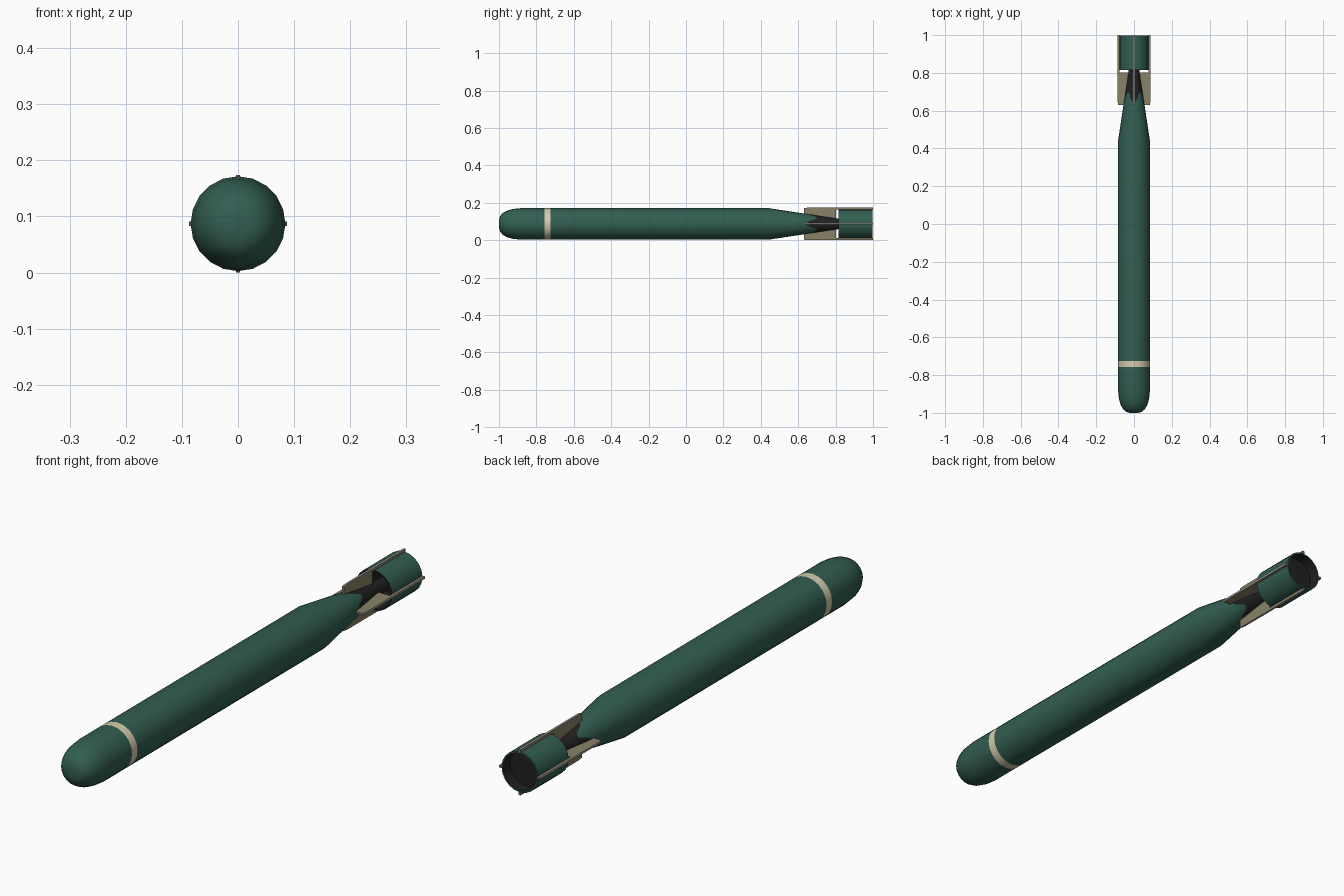
import bpy, bmesh, math
from mathutils import Matrix

if "Cube" in bpy.data.objects:
    bpy.data.objects.remove(bpy.data.objects["Cube"])

CZ = 0.087      # height of the long axis
SIDES = 20


def material(name, rgb):
    m = bpy.data.materials.new(name)
    m.diffuse_color = (*rgb, 1)
    m.use_nodes = True
    m.node_tree.nodes["Principled BSDF"].inputs["Base Color"].default_value = m.diffuse_color
    return m


green = material("dark green", (0.032, 0.112, 0.082))
cream = material("cream", (0.66, 0.61, 0.41))
khaki = material("khaki", (0.25, 0.225, 0.135))
black = material("soft black", (0.015, 0.015, 0.015))
grey = material("light grey", (0.40, 0.38, 0.36))


def make_object(name, bm, mats, smooth=True):
    bmesh.ops.recalc_face_normals(bm, faces=bm.faces[:])
    me = bpy.data.meshes.new(name)
    bm.to_mesh(me)
    bm.free()
    for m in mats:
        me.materials.append(m)
    ob = bpy.data.objects.new(name, me)
    bpy.context.collection.objects.link(ob)
    if smooth:
        bpy.ops.object.select_all(action='DESELECT')
        ob.select_set(True)
        bpy.context.view_layer.objects.active = ob
        bpy.ops.object.shade_smooth_by_angle(angle=math.radians(35))
    return ob


def lathe(name, profile, mats, closed=False, cap=True):
    """Turn (radius, y, material, y wave) points around the long axis."""
    bm = bmesh.new()
    rings = []
    for r, y, _, wave in profile:
        ring = []
        for i in range(SIDES):
            a = 2 * math.pi * i / SIDES
            dy = wave * math.cos(4 * a)
            rr = r - dy * CONE_SLOPE
            ring.append(bm.verts.new((rr * math.cos(a), y + dy, CZ + rr * math.sin(a))))
        rings.append(ring)
    n = len(rings)
    for k in range(n if closed else n - 1):
        lo, hi = rings[k], rings[(k + 1) % n]
        for i in range(SIDES):
            j = (i + 1) % SIDES
            f = bm.faces.new((lo[i], lo[j], hi[j], hi[i]))
            f.material_index = profile[k][2]
    if cap and not closed:
        bm.faces.new(rings[0]).material_index = profile[0][2]
        bm.faces.new(rings[-1]).material_index = profile[-1][2]
    return make_object(name, bm, mats)


R = 0.0845
CONE_SLOPE = (R - 0.027) / (0.82 - 0.44)


def cone_r(y):
    return R - (y - 0.44) * CONE_SLOPE


# Hull: rounded nose, cream band, long cylinder, tail cone with scalloped black end
lathe("hull", [
    (0.022, -1.0, 0, 0), (0.042, -0.994, 0, 0), (0.058, -0.98, 0, 0),
    (0.071, -0.957, 0, 0), (0.080, -0.925, 0, 0), (R, -0.88, 0, 0),
    (R, -0.757, 1, 0), (R, -0.724, 0, 0), (R, 0.44, 0, 0),
    (cone_r(0.67), 0.67, 2, -0.033), (0.027, 0.82, 2, 0), (0.025, 0.955, 2, 0),
], [green, cream, black])

# Tail shroud: open tube, green outside and black inside
lathe("tail_shroud", [
    (0.077, 0.815, 0, 0), (0.077, 0.998, 0, 0),
    (0.071, 0.998, 1, 0), (0.071, 0.815, 1, 0),
], [green, black], closed=True)

# Black disc recessed in the rear of the shroud
lathe("rear_disc", [(0.0715, 0.945, 0, 0), (0.0715, 0.955, 0, 0)], [black])


# Four fins: wide blade on the cone, narrow rail along the shroud
def fin(name, angle):
    outline = [(0.63, cone_r(0.63) - 0.006), (0.63, 0.084), (0.65, 0.087),
               (1.0, 0.087), (1.0, 0.076), (0.803, 0.076), (0.803, 0.024)]
    t = 0.004
    bm = bmesh.new()
    face = bm.faces.new([bm.verts.new((-t, y, r)) for y, r in outline])
    ext = bmesh.ops.extrude_face_region(bm, geom=[face])
    for v in ext["geom"]:
        if isinstance(v, bmesh.types.BMVert):
            v.co.x = t
    for f in bm.faces:      # outer edge is grey
        f.material_index = 1 if f.calc_center_median().z > 0.084 else 0
    bm.transform(Matrix.Translation((0, 0, CZ)) @ Matrix.Rotation(angle, 4, 'Y'))
    make_object(name, bm, [khaki, grey], smooth=False)


for i, side in enumerate(("top", "right", "bottom", "left")):
    fin(side + "_fin", i * math.pi / 2)
